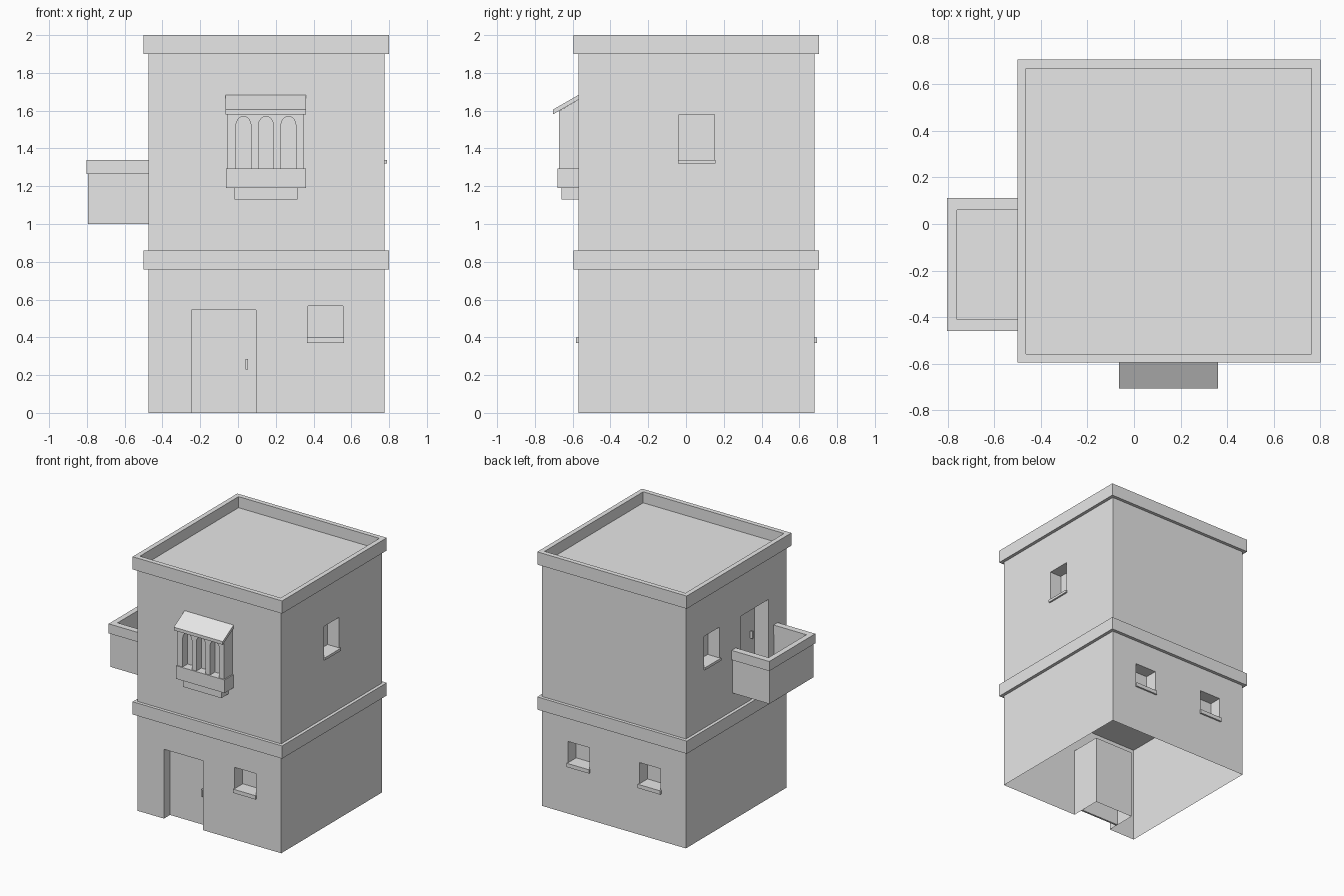
import bpy, bmesh, math
from mathutils import Vector

old = bpy.data.objects.get("Cube")
if old:
    bpy.data.objects.remove(old, do_unlink=True)

plaster = bpy.data.materials.new("grey plaster")
plaster.use_nodes = True
GREY = (0.8, 0.8, 0.8, 1)
plaster.diffuse_color = GREY
plaster.node_tree.nodes["Principled BSDF"].inputs["Base Color"].default_value = GREY

CX, CY = 0.15, 0.055      # centre of the tower
HALF, BAND = 0.625, 0.65  # half widths of walls and bands
X0, X1, Y0, Y1 = CX - HALF, CX + HALF, CY - HALF, CY + HALF


def finish(name, bm):
    bmesh.ops.recalc_face_normals(bm, faces=bm.faces)
    mesh = bpy.data.meshes.new(name)
    bm.to_mesh(mesh)
    bm.free()
    mesh.materials.append(plaster)
    ob = bpy.data.objects.new(name, mesh)
    bpy.context.collection.objects.link(ob)
    return ob


def prism(name, points, axis, lo, hi):
    """Extrude a 2D outline along x, y or z."""
    def place(p, d):
        v = list(p)
        v.insert("xyz".index(axis), d)
        return Vector(v)
    bm = bmesh.new()
    face = bm.faces.new([bm.verts.new(place(p, lo)) for p in points])
    moved = bmesh.ops.extrude_face_region(bm, geom=[face])["geom"]
    verts = [g for g in moved if isinstance(g, bmesh.types.BMVert)]
    bmesh.ops.translate(bm, verts=verts, vec=place((0, 0), hi - lo))
    return finish(name, bm)


def box(name, x0, x1, y0, y1, z0, z1):
    return prism(name, [(x0, y0), (x1, y0), (x1, y1), (x0, y1)], "z", z0, z1)


def square(name, half, z0, z1):
    return box(name, CX - half, CX + half, CY - half, CY + half, z0, z1)


def wall_box(name, side, a0, a1, z0, z1, out, deep):
    """Box on one wall: a0..a1 along it, reaching out of it and deep into it."""
    if side == "front":
        return box(name, a0, a1, Y0 - out, Y0 + deep, z0, z1)
    if side == "back":
        return box(name, a0, a1, Y1 - deep, Y1 + out, z0, z1)
    if side == "left":
        return box(name, X1 - deep, X1 + out, a0, a1, z0, z1)
    return box(name, X0 - out, X0 + deep, a0, a1, z0, z1)


def carve(ob, cutters):
    for c in cutters:
        c.hide_render = True
        mod = ob.modifiers.new("cut", "BOOLEAN")
        mod.object, mod.operation, mod.solver = c, "DIFFERENCE", "EXACT"
    graph = bpy.context.evaluated_depsgraph_get()
    mesh = bpy.data.meshes.new_from_object(ob.evaluated_get(graph))
    ob.modifiers.clear()
    ob.data = mesh
    for c in cutters:
        bpy.data.objects.remove(c, do_unlink=True)


# Storeys and bands
lower = square("lower_walls", HALF, 0, 0.77)
upper = square("upper_walls", HALF, 0.85, 1.905)
square("middle_band", BAND, 0.76, 0.86)

# Roof parapet: a shallow tray
parapet = square("roof_parapet", BAND, 1.9, 2.0)
bm = bmesh.new()
bm.from_mesh(parapet.data)
top = max(bm.faces, key=lambda f: f.calc_center_median().z)
bmesh.ops.inset_individual(bm, faces=[top], thickness=0.053)
floor = bmesh.ops.extrude_face_region(bm, geom=[top])["geom"]
bmesh.ops.translate(bm, vec=(0, 0, -0.087),
                    verts=[g for g in floor if isinstance(g, bmesh.types.BMVert)])
bmesh.ops.delete(bm, geom=[top], context="FACES_ONLY") if top.is_valid else None
bm.to_mesh(parapet.data)
bm.free()

# Windows: recess plus sill
low_cuts, high_cuts = [], []
windows = [("front", 0.37, 0.555, 0.37, 0.567, 0.03, low_cuts),
           ("back", 0.365, 0.55, 0.37, 0.567, 0.03, low_cuts),
           ("back", -0.255, -0.07, 0.37, 0.567, 0.03, low_cuts),
           ("left", -0.037, 0.15, 1.32, 1.58, 0.02, high_cuts),
           ("right", 0.265, 0.452, 1.32, 1.58, 0.02, high_cuts)]
for i, (side, a0, a1, z0, z1, sill, cuts) in enumerate(windows):
    cuts.append(wall_box("window_cutter", side, a0, a1, z0, z1, 0.1, 0.1))
    wall_box(f"window_sill_{i + 1}", side, a0 + 0.001, a1 - 0.001, z0, z0 + sill, 0.012, 0.1)
    wall_box(f"window_sill_lip_{i + 1}", side, a0 - 0.006, a1 + 0.006, z0, z0 + sill, 0.013, 0)

# Doors: recess, leaf and handle
DOOR = 0.17
doors = [("front", -0.075, 0, 0.075, 1, low_cuts, 0.1),
         ("right", -0.175, 1.02, 0.12, -1, high_cuts, 0)]
for side, mid, z, deep, way, cuts, extra in doors:
    cuts.append(wall_box("door_cutter", side, mid - DOOR, mid + DOOR,
                         z - extra, z + 0.545, 0.1, 0.25))
    wall_box(side + "_door", side, mid - DOOR, mid + DOOR, z, z + 0.545, -deep, deep + 0.015)
    h = mid + way * 0.122
    wall_box(side + "_door_handle", side, h - 0.007, h + 0.007,
             z + 0.23, z + 0.285, 0.02 - deep, deep)

carve(lower, low_cuts)
carve(upper, high_cuts)

# The lower storey is an open shell underneath, roofed by the band
bm = bmesh.new()
bm.from_mesh(lower.data)
bm.normal_update()
ends = [f for f in bm.faces if abs(f.normal.z) > 0.9
        and (f.calc_center_median().z < 0.01 or f.calc_center_median().z > 0.76)]
bmesh.ops.delete(bm, geom=ends, context="FACES")
bm.to_mesh(lower.data)
bm.free()


# Balcony on the right wall
def u_wall(name, x, y0, y1, xi, yi0, yi1, z0, z1):
    prism(name, [(X0, y0), (x, y0), (x, y1), (X0, y1),
                 (X0, yi1), (xi, yi1), (xi, yi0), (X0, yi0)], "z", z0, z1)


box("balcony_floor", -0.794, X0, -0.449, 0.099, 1.0, 1.02)
u_wall("balcony_wall", -0.795, -0.45, 0.1, -0.765, -0.415, 0.065, 1.0, 1.27)
u_wall("balcony_rim", -0.803, -0.46, 0.112, -0.76, -0.41, 0.06, 1.265, 1.34)

# Bay window on the front
bay = prism("bay_body", [(Y0, 1.19), (-0.672, 1.19), (-0.672, 1.598), (Y0, 1.657)],
            "x", -0.055, 0.35)
arches = []
for cx in (0.029, 0.148, 0.267):
    outline = [(cx - 0.04, 1.293), (cx + 0.04, 1.293)]
    for k in range(9):
        a = math.pi * k / 8
        outline.append((cx + 0.04 * math.cos(a), 1.52 + 0.05 * math.sin(a)))
    arches.append(prism("arch_cutter", outline, "y", -0.75, -0.61))
carve(bay, arches)
box("bay_apron", -0.064, 0.36, -0.68, Y0, 1.19, 1.293)
box("bay_base", -0.018, 0.316, -0.658, Y0, 1.13, 1.19)
prism("bay_awning", [(Y0, 1.683), (-0.705, 1.605), (-0.705, 1.58), (Y0, 1.657)],
      "x", -0.065, 0.361)
